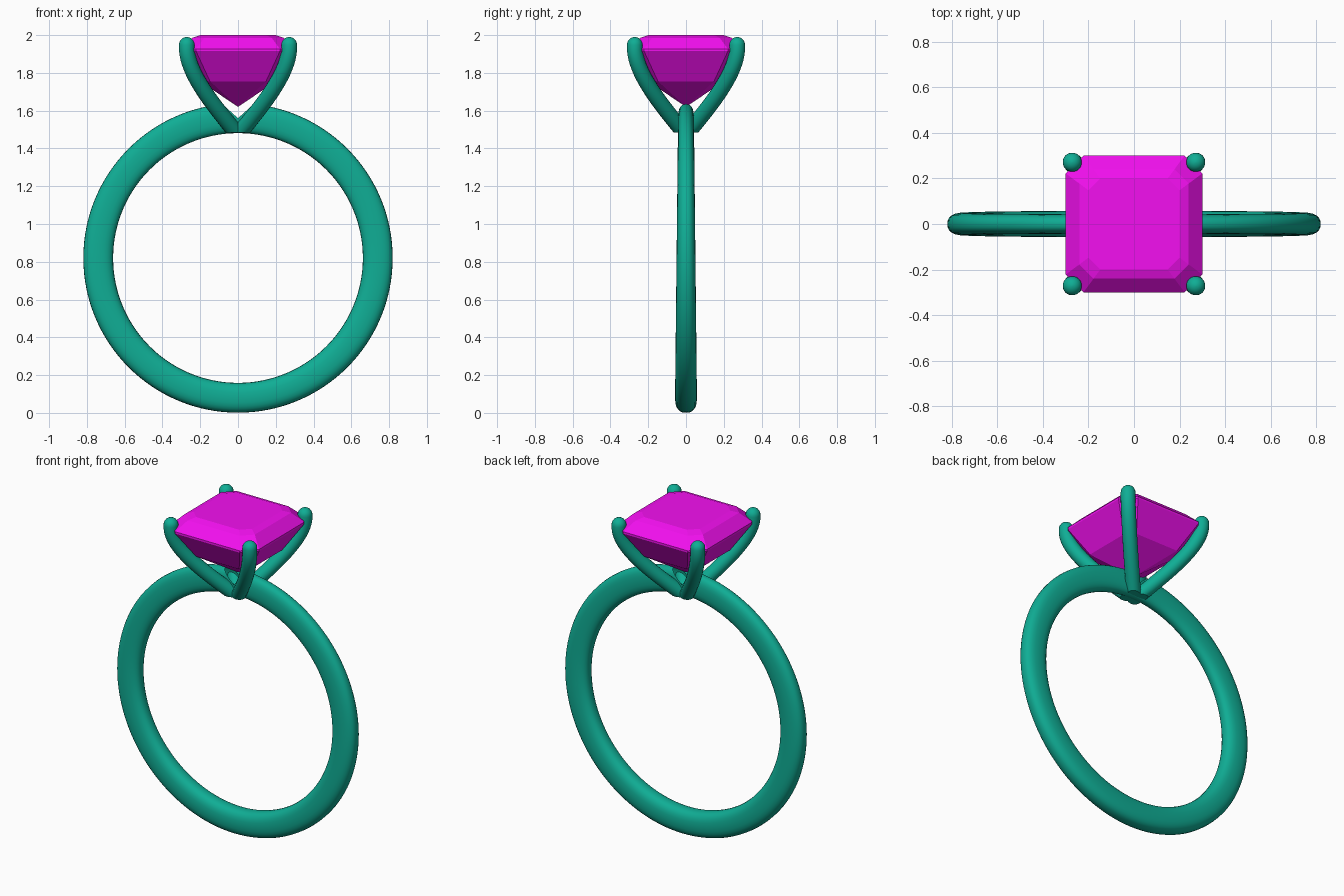
import bpy, bmesh, math
from mathutils import Vector

if "Cube" in bpy.data.objects:
    bpy.data.objects.remove(bpy.data.objects["Cube"])


def material(name, color):
    m = bpy.data.materials.new(name)
    m.diffuse_color = color
    m.use_nodes = True
    m.node_tree.nodes["Principled BSDF"].inputs["Base Color"].default_value = m.diffuse_color
    return m


metal = material("teal_metal", (0.005, 0.42, 0.30, 1))
pink = material("magenta_gem", (0.9, 0.005, 0.87, 1))


def skin(bm, loops):
    """Bridge equal-sized closed loops of points with quads."""
    rows = [[bm.verts.new(p) for p in loop] for loop in loops]
    for a, b in zip(rows, rows[1:]):
        n = len(a)
        for i in range(n):
            bm.faces.new((a[i], a[(i + 1) % n], b[(i + 1) % n], b[i]))
    return rows


def cut_above(bm, co, no):
    """Slice off everything on the normal's side and cap the cut."""
    geom = bm.verts[:] + bm.edges[:] + bm.faces[:]
    res = bmesh.ops.bisect_plane(bm, geom=geom, plane_co=co, plane_no=no, clear_outer=True)
    edges = [e for e in res["geom_cut"] if isinstance(e, bmesh.types.BMEdge)]
    bmesh.ops.edgeloop_fill(bm, edges=edges)


def finish(bm, name, mat, smooth=True):
    bmesh.ops.recalc_face_normals(bm, faces=bm.faces[:])
    me = bpy.data.meshes.new(name)
    bm.to_mesh(me)
    bm.free()
    ob = bpy.data.objects.new(name, me)
    bpy.context.collection.objects.link(ob)
    me.materials.append(mat)
    if smooth:
        bpy.ops.object.select_all(action='DESELECT')
        ob.select_set(True)
        bpy.context.view_layer.objects.active = ob
        bpy.ops.object.shade_smooth_by_angle(angle=math.radians(40))
    return ob


# Band: tapered half ring with a V notch at the top, mirrored
CZ, R, HALF = 0.82, 0.74, 0.079


def spow(v, e):
    return math.copysign(abs(v) ** e, v)


loops = []
for i in range(65):
    a = -math.pi / 2 + math.pi * i / 64
    width = 0.05 - 0.008 * math.sin(a)
    loop = []
    for j in range(24):
        b = 2 * math.pi * j / 24
        r = R + HALF * spow(math.cos(b), 0.8)
        loop.append((r * math.cos(a), width * spow(math.sin(b), 0.8), CZ + r * math.sin(a)))
    loops.append(loop)
bm = bmesh.new()
skin(bm, loops)
cut_above(bm, (0, 0, 1.56), (-0.9, 0, 1))
band = finish(bm, "band", metal)
mod = band.modifiers.new("mirror", 'MIRROR')
mod.use_axis[0] = True
mod.merge_threshold = 0.0005


# Prongs: four curved round wires on the diagonals with domed tips
def bezier(p, t):
    s = 1 - t
    return s**3 * p[0] + 3 * s * s * t * p[1] + 3 * s * t * t * p[2] + t**3 * p[3]


def prong(name, sx, sy, r=0.042):
    d = (-0.035, 0.115, 0.28, 0.271)
    z = (1.43, 1.61, 1.80, 1.948)
    path = [(Vector((sx * bezier(d, t / 20), sy * bezier(d, t / 20), bezier(z, t / 20))), r)
            for t in range(21)]
    tip = path[-1][0]
    for k in range(1, 7):
        a = math.pi / 2 * k / 6.2
        path.append((tip + Vector((0, 0, r * math.sin(a))), r * math.cos(a)))
    side = Vector((-sy, sx, 0)).normalized()
    loops = []
    for i, (p, rad) in enumerate(path):
        tan = path[min(i + 1, len(path) - 1)][0] - path[max(i - 1, 0)][0]
        up = tan.normalized().cross(side)
        loops.append([p + rad * (math.cos(b) * side + math.sin(b) * up)
                      for b in (2 * math.pi * j / 20 for j in range(20))])
    bm = bmesh.new()
    rows = skin(bm, loops)
    bm.faces.new(rows[-1])
    cut_above(bm, (0, 0, 1.485), (0, 0, -1))
    finish(bm, name, metal)


for sx, nx in ((-1, "left"), (1, "right")):
    for sy, ny in ((-1, "front"), (1, "back")):
        prong(f"{ny}_{nx}_prong", sx, sy)


# Gem: step-cut stone with clipped corners, from table down to the point
def octagon(h, z):
    c = h * 0.74
    return [(h, -c, z), (h, c, z), (c, h, z), (-c, h, z),
            (-h, c, z), (-h, -c, z), (-c, -h, z), (c, -h, z)]


bm = bmesh.new()
rows = skin(bm, [octagon(h, z) for h, z in
                 ((0.20, 2.0), (0.24, 1.986), (0.30, 1.927), (0.30, 1.915), (0.20, 1.755))])
bm.faces.new(rows[0])
point = bm.verts.new((0, 0, 1.62))
last = rows[-1]
for i in range(8):
    bm.faces.new((last[i], last[(i + 1) % 8], point))
finish(bm, "gem", pink, smooth=False)
